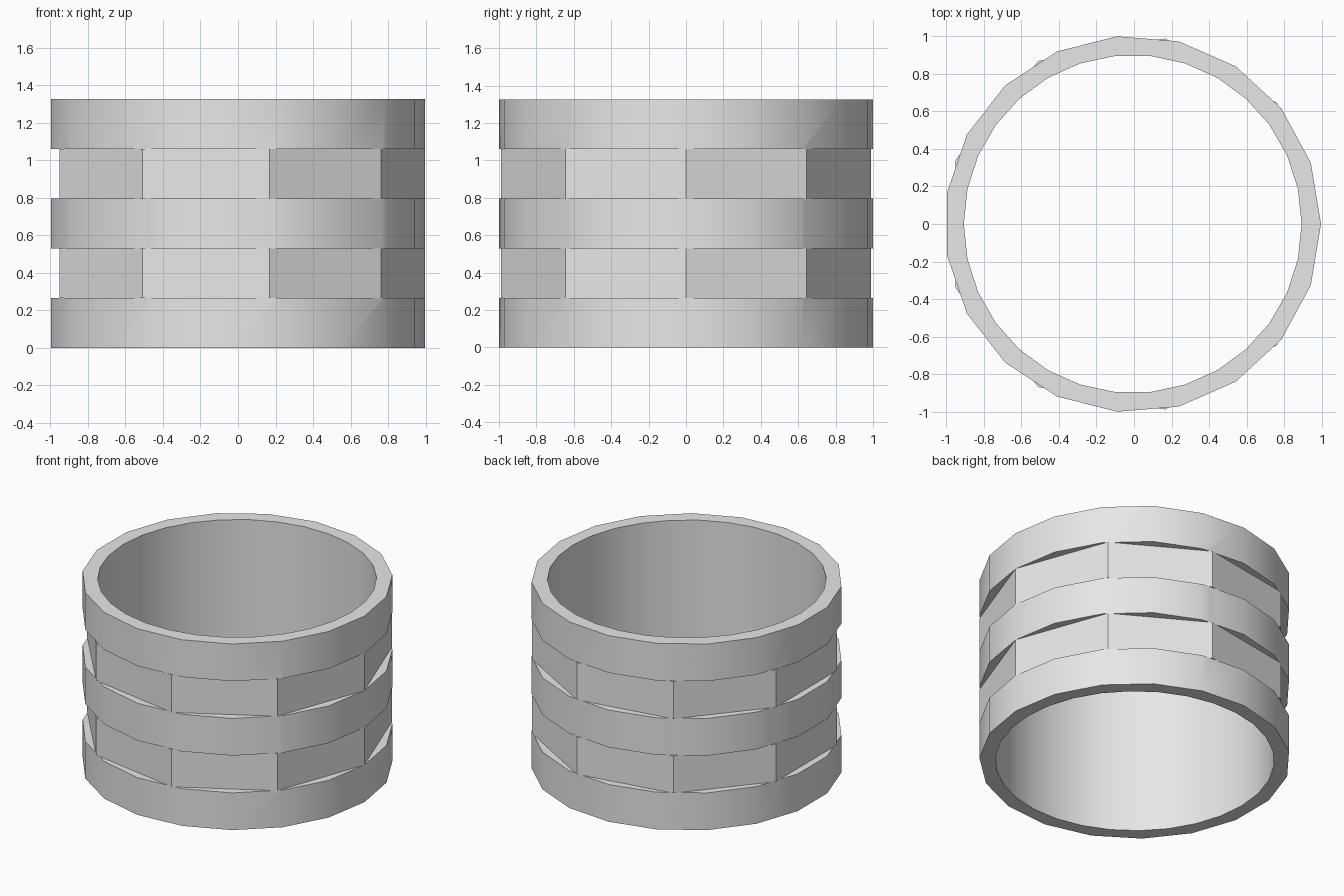
import bpy
import math

cube = bpy.data.objects.get("Cube")
if cube:
    bpy.data.objects.remove(cube, do_unlink=True)

RADIUS = 1.0035      # outer corner radius of every tier
BORE = 0.9           # inner radius
TIER = 0.265         # height of one tier
TIERS = 5
SHIFT = -0.007       # centres the odd-sided outline on x

grey = bpy.data.materials.new("light grey")
grey.use_nodes = True
colour = (0.8, 0.8, 0.8, 1)
grey.diffuse_color = colour
grey.node_tree.nodes["Principled BSDF"].inputs["Base Color"].default_value = colour


def prism(name, sides, radius, bottom, top):
    """Upright prism whose first corner points along +x."""
    ring = [(SHIFT + radius * math.cos(math.tau * i / sides),
             radius * math.sin(math.tau * i / sides)) for i in range(sides)]
    verts = [(x, y, z) for z in (bottom, top) for x, y in ring]
    faces = [tuple(reversed(range(sides))), tuple(range(sides, 2 * sides))]
    for i in range(sides):
        j = (i + 1) % sides
        faces.append((i, j, j + sides, i + sides))
    mesh = bpy.data.meshes.new(name)
    mesh.from_pydata(verts, [], faces)
    mesh.materials.append(grey)
    obj = bpy.data.objects.new(name, mesh)
    bpy.context.collection.objects.link(obj)
    return obj


def combine(target, other, operation):
    """Apply an exact boolean and discard the second solid."""
    mod = target.modifiers.new(operation.lower(), 'BOOLEAN')
    mod.operation = operation
    mod.solver = 'EXACT'
    mod.object = other
    bpy.context.view_layer.objects.active = target
    bpy.ops.object.modifier_apply(modifier=mod.name)
    bpy.data.objects.remove(other, do_unlink=True)


# Alternating tiers: round bands with nine-sided bands between them
band = prism("ring_band", 19, RADIUS, 0, TIER)
for level in range(1, TIERS):
    sides = 9 if level % 2 else 19
    tier = prism("tier", sides, RADIUS, level * TIER, (level + 1) * TIER)
    combine(band, tier, 'UNION')

# Bore straight through the stack
bore = prism("bore_cutter", 30, BORE, -0.1, TIERS * TIER + 0.1)
bore.hide_render = True
combine(band, bore, 'DIFFERENCE')

# Smooth walls, keeping ledges, rims and nine-sided corners sharp
bpy.ops.object.select_all(action='DESELECT')
band.select_set(True)
bpy.context.view_layer.objects.active = band
bpy.ops.object.shade_smooth_by_angle(angle=math.radians(30))
